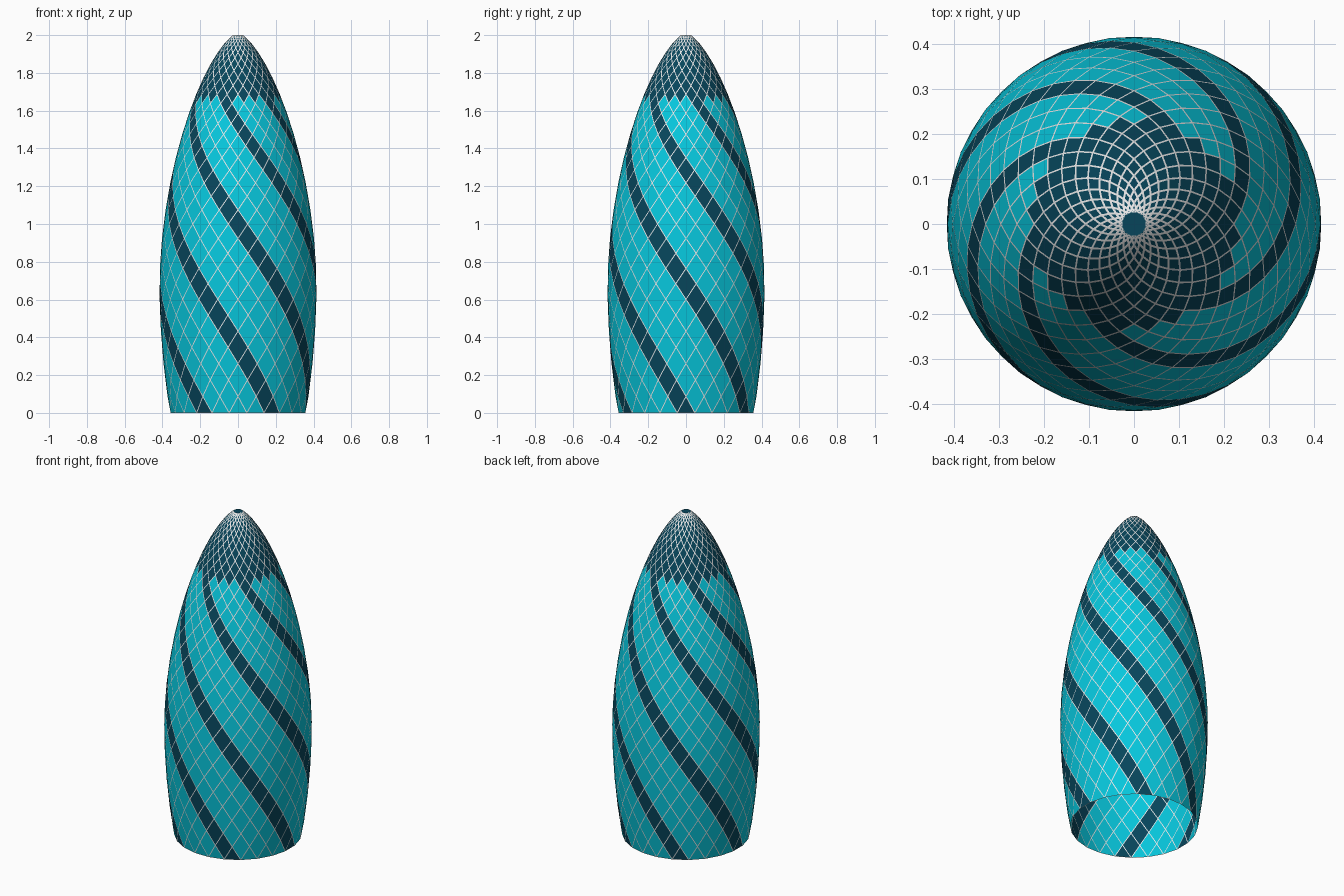
import bpy, bmesh, math

if "Cube" in bpy.data.objects:
    bpy.data.objects.remove(bpy.data.objects["Cube"])

COLS = 24                    # diamonds around
ROWS = 36                    # half-diamond levels from base to tip
STEP = math.pi / COLS        # half a diamond, as an angle
DOME_ROW = 23                # dark dome starts here


def material(name, rgb):
    m = bpy.data.materials.new(name)
    m.diffuse_color = (*rgb, 1.0)
    m.use_nodes = True
    m.node_tree.nodes["Principled BSDF"].inputs["Base Color"].default_value = m.diffuse_color
    return m


light_glass = material("light_cyan_glass", (0.002, 0.57, 0.72))
dark_glass = material("dark_blue_glass", (0.002, 0.06, 0.105))
frame_white = material("frame_white", (0.85, 0.85, 0.85))


def radius(z):
    """Bulging tower profile, widest at z = 0.68, with a rounded tip."""
    if z < 0.68:
        return 0.4156 - 0.056 * ((0.68 - z) / 0.68) ** 2
    t = (z - 0.68) / 1.3327
    return 0.4156 * (1 - t ** 1.8) ** 0.68


def point(row, c):
    """Grid point on a level; c counts half diamonds around from the front."""
    z = 2.0 * math.sin(math.pi / 2 * row / ROWS)     # levels crowd near the tip
    a = c * STEP - math.pi / 2
    return (radius(z) * math.cos(a), radius(z) * math.sin(a), z)


# Glass skin of diamond panes with six dark spiral stripes and a dark dome
bm = bmesh.new()
grid = {}
panes = []


def vert(row, c):
    key = (row, c % (2 * COLS))
    if key not in grid:
        grid[key] = bm.verts.new(point(*key))
    return grid[key]


for row in range(ROWS + 1):
    for c in range(row % 2, 2 * COLS, 2):
        corners = [(row - 1, c), (row, c + 1), (row + 1, c), (row, c - 1)]
        pane = bm.faces.new([vert(*k) for k in corners if 0 <= k[0] <= ROWS])
        striped = (c + row) % 8 == 4
        pane.material_index = 1 if striped or row >= DOME_ROW else 0
        panes.append(pane)

# Small cap closing the tip
cap = bm.faces.new([vert(ROWS, c) for c in range((ROWS + 1) % 2, 2 * COLS, 2)])
cap.material_index = 1
bm.normal_update()

# White frame lines: inset every pane, the rims become the frame
rims = bmesh.ops.inset_individual(bm, faces=panes, thickness=0.0024,
                                  use_even_offset=True)["faces"]
for rim in rims:
    rim.material_index = 2

mesh = bpy.data.meshes.new("glass_skin")
bm.to_mesh(mesh)
bm.free()
for m in (light_glass, dark_glass, frame_white):
    mesh.materials.append(m)
bpy.context.collection.objects.link(bpy.data.objects.new("glass_skin", mesh))
